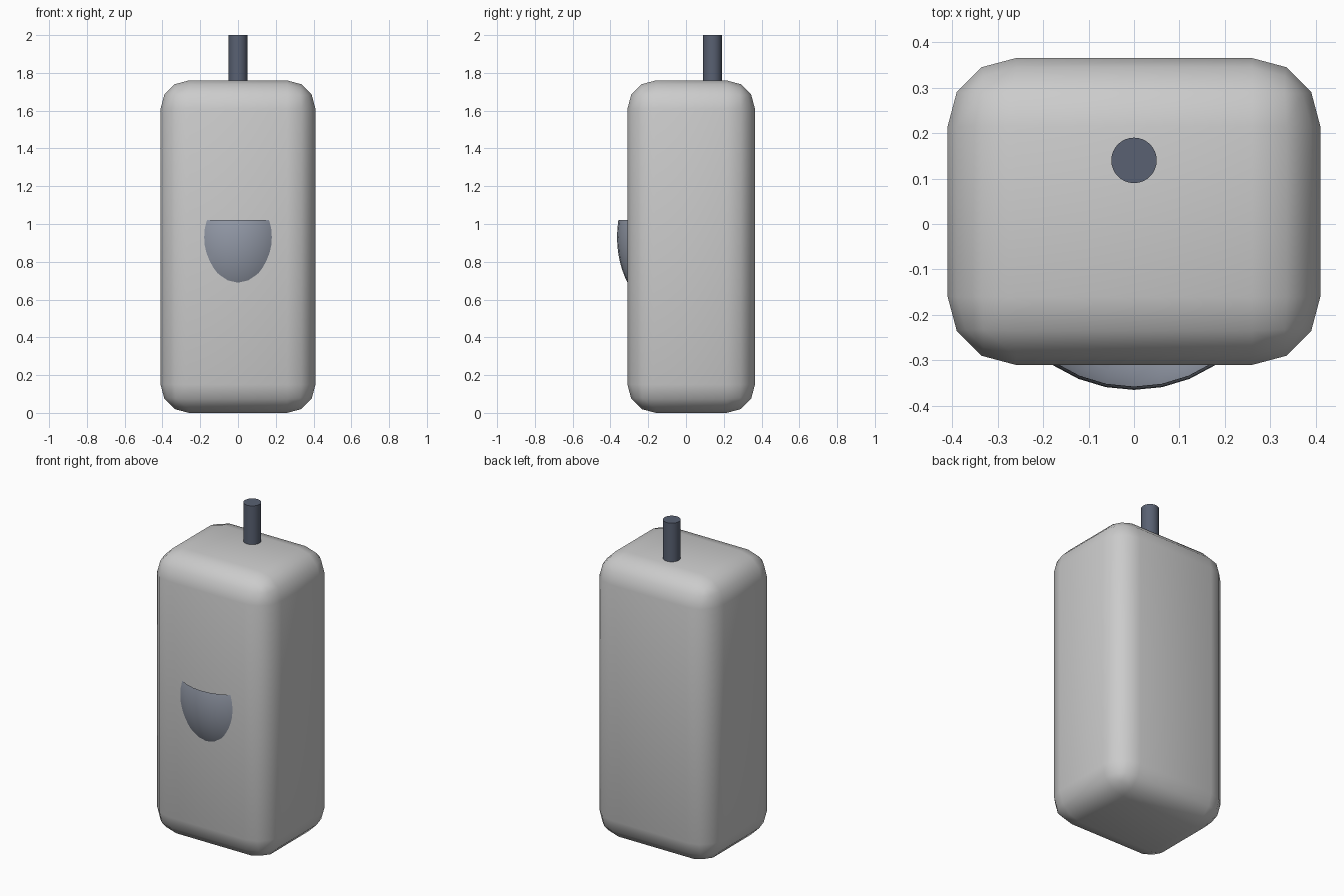
import bpy, bmesh
from mathutils import Matrix

if "Cube" in bpy.data.objects:
    bpy.data.objects.remove(bpy.data.objects["Cube"])


def make_object(name, bm, angle):
    mesh = bpy.data.meshes.new(name)
    bm.to_mesh(mesh)
    bm.free()
    obj = bpy.data.objects.new(name, mesh)
    bpy.context.collection.objects.link(obj)
    bpy.ops.object.select_all(action='DESELECT')
    obj.select_set(True)
    bpy.context.view_layer.objects.active = obj
    bpy.ops.object.shade_smooth_by_angle(angle=angle)
    return obj


def colour(obj, rgb):
    mat = bpy.data.materials.new(obj.name + "_colour")
    mat.diffuse_color = (*rgb, 1)
    mat.use_nodes = True
    mat.node_tree.nodes["Principled BSDF"].inputs["Base Color"].default_value = mat.diffuse_color
    obj.data.materials.append(mat)


# Rounded body block
bm = bmesh.new()
bmesh.ops.create_cube(bm, size=1, matrix=Matrix.Translation((0, 0.0275, 0.88))
                      @ Matrix.Diagonal((0.82, 0.675, 1.76, 1)))
bmesh.ops.bevel(bm, geom=bm.edges[:], offset=0.15, segments=3, profile=0.5, affect='EDGES')
make_object("body", bm, 0.7)

# Cord stub on top
bm = bmesh.new()
bmesh.ops.create_cone(bm, cap_ends=True, segments=32, radius1=0.05, radius2=0.05,
                      depth=0.3, matrix=Matrix.Translation((0, 0.14, 1.85)))
colour(make_object("cord", bm, 0.6), (0.1, 0.12, 0.17))

# Open scoop on the front: an ellipsoid cut flat at its rim and at the body wall
bm = bmesh.new()
bmesh.ops.create_uvsphere(bm, u_segments=32, v_segments=32, radius=0.32,
                          matrix=Matrix.Translation((0, -0.045, 0.93))
                          @ Matrix.Diagonal((1, 1, 1.34, 1)))
for point, normal in (((0, 0, 1.02), (0, 0, 1)), ((0, -0.305, 0), (0, 1, 0))):
    bmesh.ops.bisect_plane(bm, geom=bm.verts[:] + bm.edges[:] + bm.faces[:],
                           plane_co=point, plane_no=normal, clear_outer=True)
colour(make_object("front_scoop", bm, 0.6), (0.3, 0.33, 0.4))
